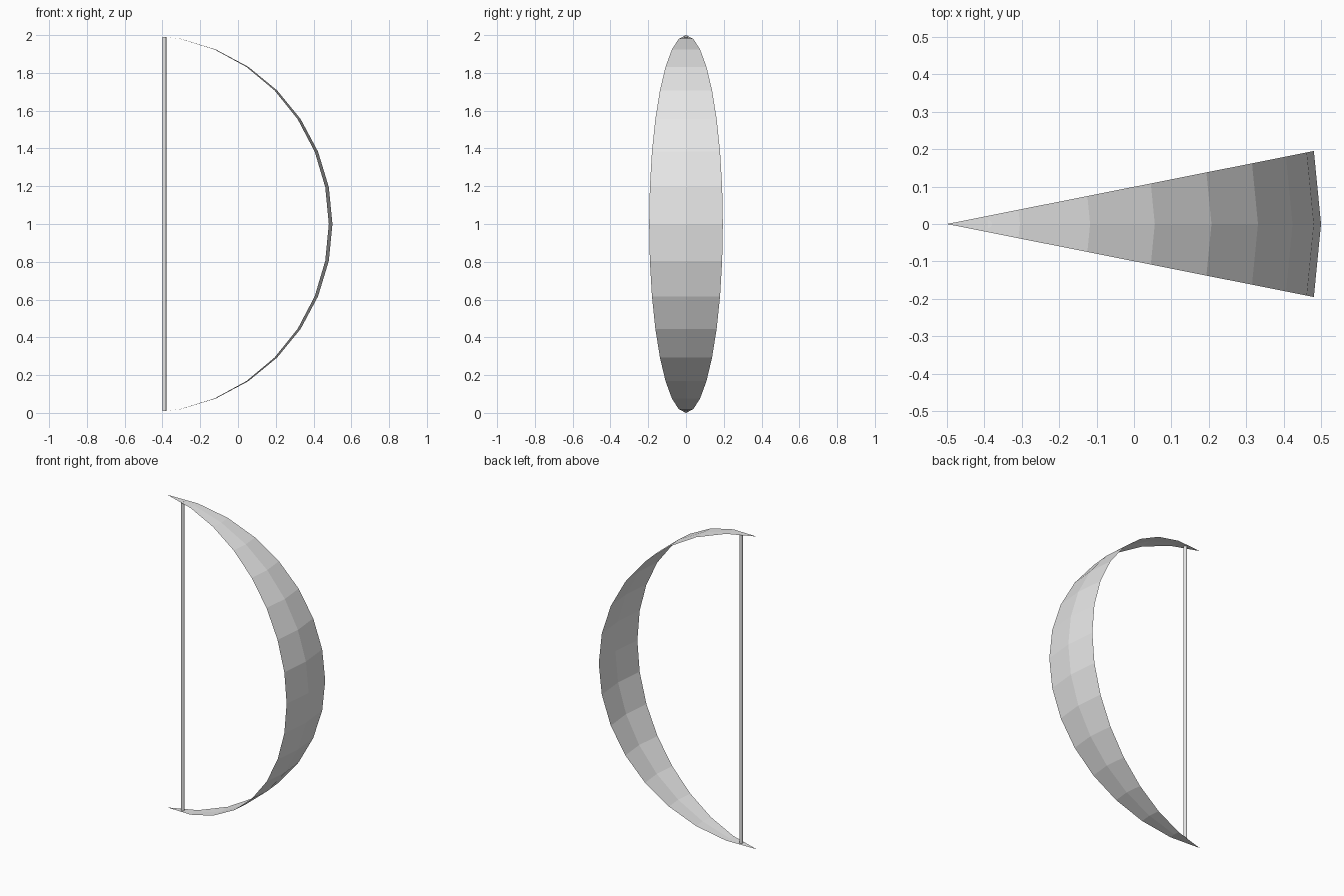
import bpy
import bmesh
from math import radians, sin, cos, tan

cube = bpy.data.objects.get("Cube")
if cube:
    bpy.data.objects.remove(cube, do_unlink=True)

# Single plain grey finish
grey = bpy.data.materials.new("light grey")
grey.use_nodes = True
colour = (0.8, 0.8, 0.8, 1)
grey.diffuse_color = colour
grey.node_tree.nodes["Principled BSDF"].inputs["Base Color"].default_value = colour

STEP = radians(11.25)
RINGS = 16
AXIS_X = -0.5


def add_object(name, bm):
    bmesh.ops.recalc_face_normals(bm, faces=bm.faces)
    mesh = bpy.data.meshes.new(name)
    bm.to_mesh(mesh)
    bm.free()
    mesh.materials.append(grey)
    obj = bpy.data.objects.new(name, mesh)
    bpy.context.collection.objects.link(obj)
    return obj


# Curved blade: half-circle profile swept two steps about the vertical axis
bm = bmesh.new()
arc = []
for i in range(RINGS + 1):
    a = i * STEP
    r = sin(a)
    arc.append(bm.verts.new((AXIS_X + r * cos(STEP), -r * sin(STEP), 1 - cos(a))))
edges = [bm.edges.new(pair) for pair in zip(arc, arc[1:])]
bmesh.ops.spin(bm, geom=arc + edges, cent=(AXIS_X, 0, 0), axis=(0, 0, 1),
               angle=2 * STEP, steps=2)
bmesh.ops.remove_doubles(bm, verts=bm.verts, dist=0.0001)
bmesh.ops.dissolve_degenerate(bm, edges=bm.edges, dist=0.0001)
blade = add_object("curved_blade", bm)
# Outer side is the front of each face
if blade.data.polygons[RINGS // 2].normal.x < 0:
    blade.data.flip_normals()

# Slim upright rod ending on the blade tips
ROD_X = -0.39
gap = (ROD_X - AXIS_X) * tan(STEP / 2)
bm = bmesh.new()
bmesh.ops.create_cone(bm, cap_ends=True, segments=16, radius1=0.0105,
                      radius2=0.0105, depth=2 - 2 * gap)
bmesh.ops.translate(bm, verts=bm.verts, vec=(ROD_X, 0, 1))
add_object("upright_rod", bm)
